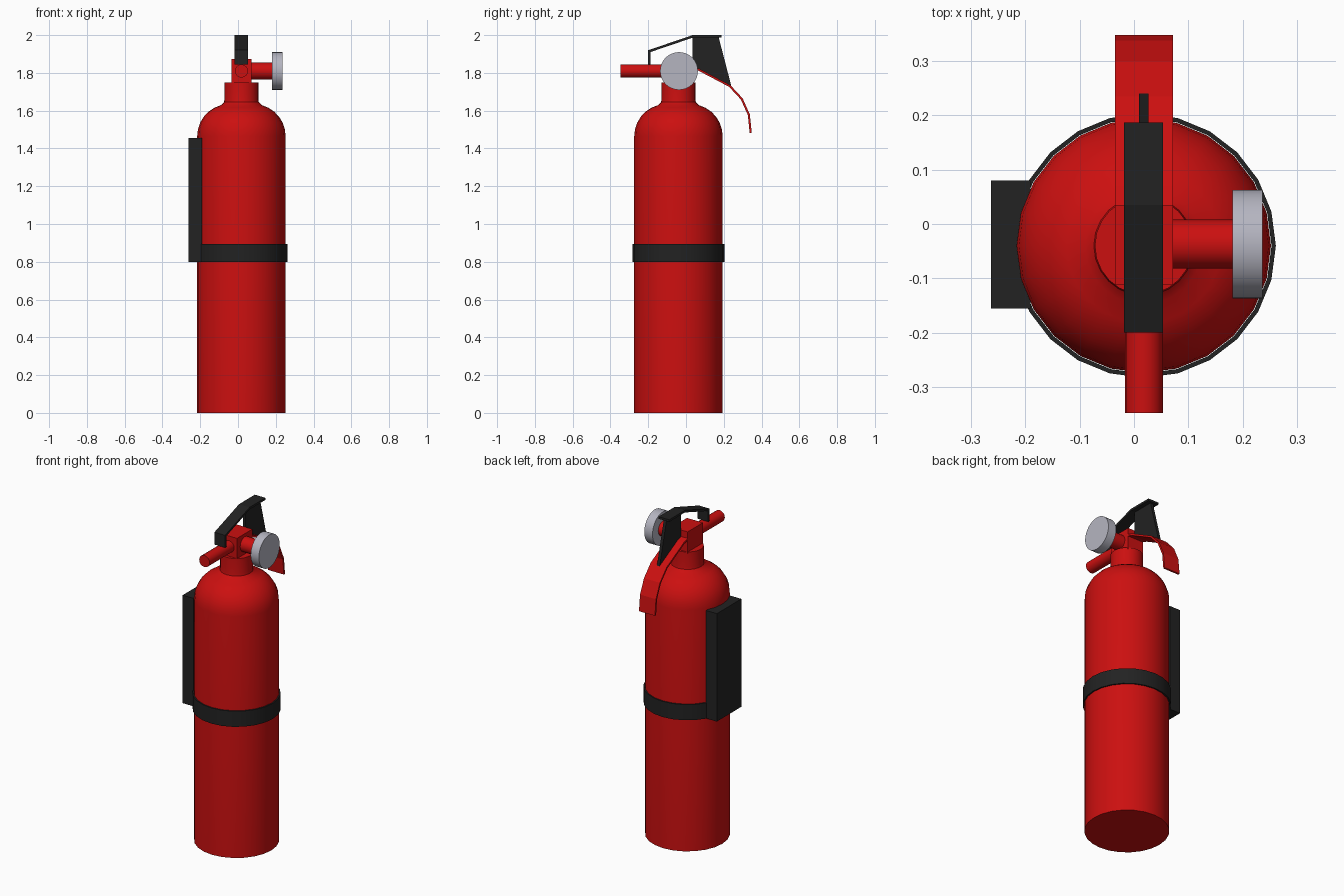
import bpy, bmesh, math
from mathutils import Matrix, Vector

old = bpy.data.objects.get("Cube")
if old:
    bpy.data.objects.remove(old, do_unlink=True)


def material(name, rgb):
    m = bpy.data.materials.new(name)
    m.use_nodes = True
    m.diffuse_color = (*rgb, 1)
    m.node_tree.nodes["Principled BSDF"].inputs["Base Color"].default_value = (*rgb, 1)
    return m


RED = material("red paint", (0.6, 0.005, 0.005))
BLACK = material("black plastic", (0.016, 0.016, 0.016))
GREY = material("light grey metal", (0.46, 0.46, 0.53))
AXIS = Vector((0.018, -0.04, 0))  # centre line of the tank


def finish(name, bm, mat, smooth=False):
    bmesh.ops.recalc_face_normals(bm, faces=bm.faces)
    mesh = bpy.data.meshes.new(name)
    bm.to_mesh(mesh)
    bm.free()
    mesh.materials.append(mat)
    ob = bpy.data.objects.new(name, mesh)
    bpy.context.collection.objects.link(ob)
    if smooth:
        bpy.ops.object.select_all(action="DESELECT")
        ob.select_set(True)
        bpy.context.view_layer.objects.active = ob
        bpy.ops.object.shade_smooth_by_angle(angle=math.radians(35))
    return ob


def box(name, low, high, mat):
    low, high = Vector(low), Vector(high)
    bm = bmesh.new()
    bmesh.ops.create_cube(bm, size=1)
    bmesh.ops.scale(bm, vec=high - low, verts=bm.verts)
    bmesh.ops.translate(bm, vec=(low + high) / 2, verts=bm.verts)
    return finish(name, bm, mat)


def rod(name, start, end, radius, mat, sides=16):
    start, end = Vector(start), Vector(end)
    way = end - start
    bm = bmesh.new()
    place = Matrix.Translation((start + end) / 2) @ way.to_track_quat("Z", "Y").to_matrix().to_4x4()
    bmesh.ops.create_cone(bm, cap_ends=True, segments=sides, radius1=radius,
                          radius2=radius, depth=way.length, matrix=place)
    return finish(name, bm, mat, True)


def lathe(name, profile, mat, sides=24, closed=False):
    bm = bmesh.new()
    vs = [bm.verts.new(AXIS + Vector((r, 0, z))) for r, z in profile]
    edges = [bm.edges.new(pair) for pair in zip(vs, vs[1:])]
    if closed:
        edges.append(bm.edges.new((vs[-1], vs[0])))
    bmesh.ops.spin(bm, geom=vs + edges, cent=AXIS, axis=(0, 0, 1),
                   angle=math.tau, steps=sides, use_duplicate=False)
    bmesh.ops.remove_doubles(bm, verts=bm.verts, dist=0.0005)
    return finish(name, bm, mat, True)


def side_plate(name, outline, x0, x1, mat):
    """Extrude a (y, z) outline across x."""
    bm = bmesh.new()
    face = bm.faces.new([bm.verts.new((x0, y, z)) for y, z in outline])
    grown = bmesh.ops.extrude_face_region(bm, geom=[face])["geom"]
    bmesh.ops.translate(bm, vec=(x1 - x0, 0, 0),
                        verts=[v for v in grown if isinstance(v, bmesh.types.BMVert)])
    return finish(name, bm, mat)


def strip(name, path, thick, x0, x1, mat):
    """Bent sheet following a (y, z) path, thickened to the right of travel."""
    pts = [Vector(p) for p in path]
    inner = []
    for i, p in enumerate(pts):
        dirs = [(b - a).normalized() for a, b in zip(pts, pts[1:])][max(i - 1, 0):i + 1]
        normals = [Vector((d.y, -d.x)) for d in dirs]
        n = sum(normals, Vector((0, 0))).normalized()
        inner.append(p + n * thick / n.dot(normals[0]))
    return side_plate(name, pts + inner[::-1], x0, x1, mat)


# Tank with rounded shoulder and neck
shoulder = [(0.064 + 0.17 * math.cos(a), 1.465 + 0.17 * math.sin(a))
            for a in (math.radians(12.5 * i) for i in range(7))]
lathe("tank", [(0, 0), (0.234, 0)] + shoulder
      + [(0.092, 1.645), (0.09, 1.66), (0.09, 1.75), (0, 1.75)], RED)

# Strap and wall bracket
lathe("strap", [(0.235, 0.8), (0.243, 0.8), (0.243, 0.895), (0.235, 0.895)],
      BLACK, closed=True)
box("wall_bracket", (-0.263, -0.155, 0.8), (-0.19, 0.08, 1.455), BLACK)

# Valve block, nozzle and gauge
box("valve_block", (-0.035, -0.112, 1.74), (0.072, 0.035, 1.873), RED)
rod("nozzle", (0.018, -0.348, 1.81), (0.018, -0.1, 1.81), 0.035, RED)
rod("gauge_stem", (0.06, -0.037, 1.81), (0.19, -0.037, 1.81), 0.045, RED)
rod("gauge", (0.181, -0.037, 1.81), (0.236, -0.037, 1.81), 0.1, GREY, 32)

# Squeeze lever and its web
strip("squeeze_lever", [(-0.2, 1.845), (-0.2, 1.92), (0.035, 2), (0.187, 2)],
      0.013, -0.018, 0.053, BLACK)
side_plate("lever_web", [(0.035, 1.992), (0.172, 1.992), (0.24, 1.73), (0.035, 1.835)],
           0.009, 0.027, BLACK)

# Curved carrying handle
strip("carrying_handle", [(0.03, 1.835), (0.07, 1.822), (0.235, 1.735), (0.3, 1.665),
                          (0.338, 1.58), (0.348, 1.483)], 0.011, -0.035, 0.072, RED)
